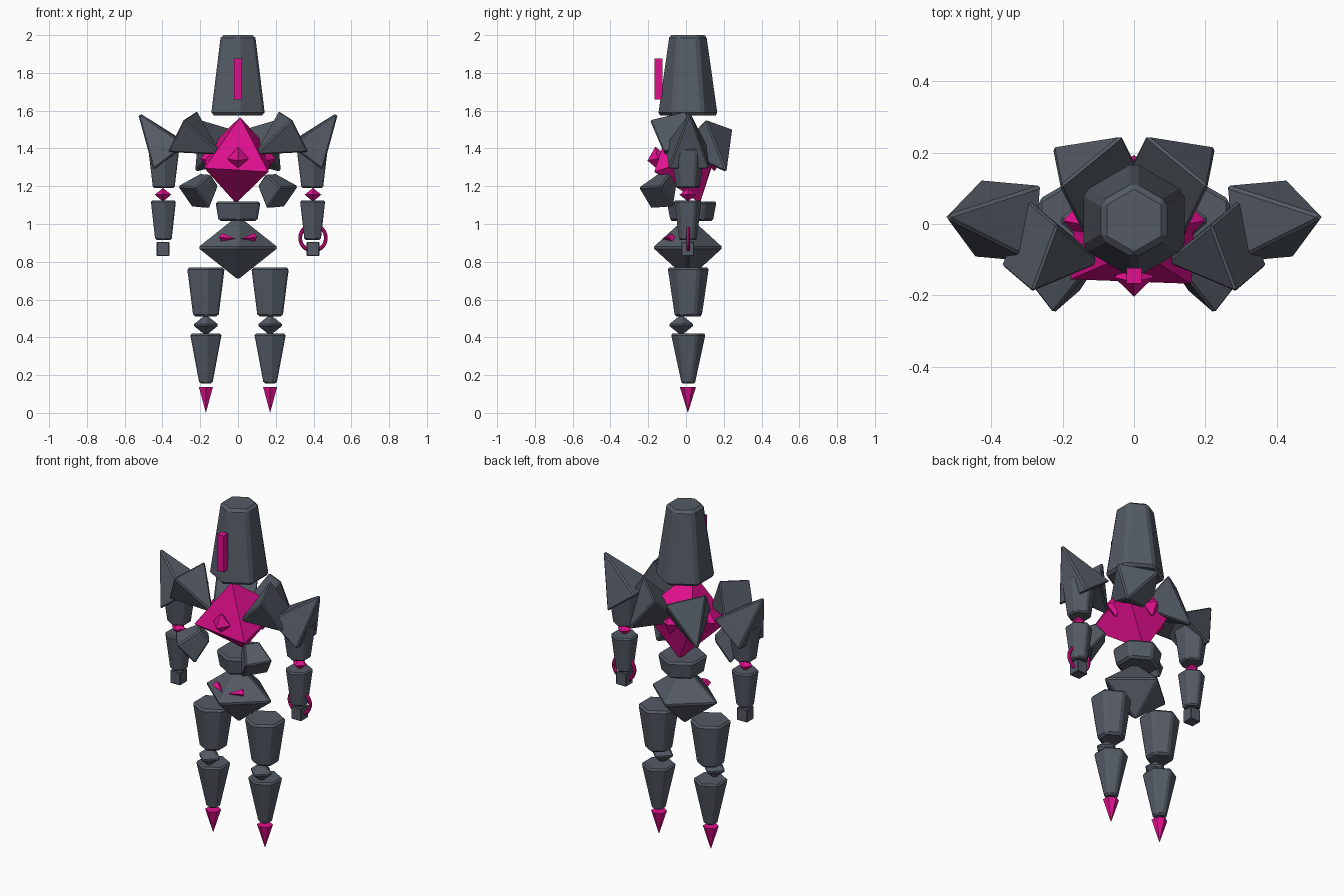
import bpy, bmesh, math
from mathutils import Vector

if "Cube" in bpy.data.objects:
    bpy.data.objects.remove(bpy.data.objects["Cube"], do_unlink=True)


def material(name, color):
    mat = bpy.data.materials.new(name)
    mat.use_nodes = True
    mat.diffuse_color = color
    mat.node_tree.nodes["Principled BSDF"].inputs["Base Color"].default_value = color
    return mat


STONE = material("slate grey", (0.09, 0.105, 0.13, 1))
GLOW = material("magenta", (0.75, 0.005, 0.27, 1))


def shard(name, stations, mat=STONE, sides=6, corner=(0, 1, 0), flat=1.0, bevel=0.008):
    """Faceted solid through (point, radius) stations; radius 0 makes a tip."""
    pts = [Vector(p) for p, _ in stations]
    axis = (pts[-1] - pts[0]).normalized()
    u = Vector(corner)
    u = (u - axis * u.dot(axis)).normalized()
    v = axis.cross(u) * flat
    bm = bmesh.new()
    rings = []
    for p, (_, r) in zip(pts, stations):
        if r == 0:
            rings.append([bm.verts.new(p)] * sides)
        else:
            angles = [math.tau * i / sides for i in range(sides)]
            rings.append([bm.verts.new(p + (u * math.cos(a) + v * math.sin(a)) * r) for a in angles])
    for low, high in zip(rings, rings[1:]):
        for i in range(sides):
            j = (i + 1) % sides
            quad = list(dict.fromkeys([low[i], low[j], high[j], high[i]]))
            bm.faces.new(quad)
    for ring, (_, r) in ((rings[0], stations[0]), (rings[-1], stations[-1])):
        if r:
            bm.faces.new(ring)
    bmesh.ops.recalc_face_normals(bm, faces=bm.faces)
    mesh = bpy.data.meshes.new(name)
    bm.to_mesh(mesh)
    bm.free()
    mesh.materials.append(mat)
    obj = bpy.data.objects.new(name, mesh)
    bpy.context.collection.objects.link(obj)
    if bevel:
        mod = obj.modifiers.new("chamfer", 'BEVEL')
        mod.width = bevel
        mod.segments = 1
        mod.limit_method = 'NONE'
    return obj


def gem(name, center, axis, r, **kw):
    c, a = Vector(center), Vector(axis)
    return shard(name, [(c - a, 0), (c, r), (c + a, 0)], sides=4, **kw)


# Head and visor
shard("head", [((0, .01, 1.575), .165), ((0, .01, 2), .105)], bevel=.015)
shard("visor", [((0, -.145, 1.66), .03), ((0, -.145, 1.875), .03)], GLOW,
      sides=4, corner=(1, 1, 0), bevel=0)

# Glowing core with four small spikes around it
gem("core", (0, 0, 1.338), (.011, -.074, .228), .24, corner=(.162, -.169, -.065),
    mat=GLOW, bevel=0)
for name, x, y in (("front", 0, -.15), ("back", 0, .14), ("left", .145, .01), ("right", -.145, .01)):
    gem("core_spike_" + name, (x, y, 1.345), (0, -.012, .065), .055,
        corner=(1, 0, 0), mat=GLOW, bevel=0)

# Waist and pelvis
shard("waist", [((0, .03, 1.015), .118), ((0, .03, 1.12), .138)], bevel=.012)
gem("pelvis", (0, .01, .875), (0, 0, .175), .22, corner=(1, 0, 0), flat=.87, bevel=.008)

# Mirrored parts
for label, s in (("left", 1), ("right", -1)):
    def m(x, y, z):
        return (s * x, y, z)

    # Eyes on the pelvis
    shard(label + "_eye", [(m(.088, -.075, .93), .022), (m(.015, -.125, .922), 0)],
          GLOW, sides=4, corner=(0, 0, 1), bevel=0)

    # Armour shards around the chest
    shard(label + "_collar", [(m(.295, -.06, 1.49), .148), (m(.085, -.108, 1.365), 0)],
          sides=4, corner=m(-.005, -.13, .065))
    shard(label + "_shoulder_pad", [(m(.353, .008, 1.355), .155), (m(.533, .02, 1.595), 0)],
          sides=4, corner=m(.085, .117, -.055))
    shard(label + "_rib", [(m(.236, -.16, 1.14), .108), (m(.15, -.1, 1.235), .06)],
          sides=4, corner=m(.08, .03, .066))
    shard(label + "_back_plate", [(m(.082, .102, 1.45), .165), (m(.23, .218, 1.272), 0)],
          sides=4, corner=m(-.046, .144, .05))

    # Arm
    shard(label + "_upper_arm", [(m(.393, .01, 1.19), .066), (m(.393, .01, 1.4), .095)])
    gem(label + "_elbow", m(.397, .01, 1.155), (0, 0, .036), .044,
        corner=(1, 0, 0), mat=GLOW, bevel=0)
    shard(label + "_forearm", [(m(.395, .01, .915), .05), (m(.395, .01, 1.125), .077)])
    shard(label + "_hand", [(m(.397, .01, .83), .047), (m(.397, .01, .906), .047)],
          sides=4, corner=(1, 1, 0), bevel=.003)

    # Leg
    shard(label + "_thigh", [(m(.17, .012, .51), .077), (m(.17, .012, .77), .115)], bevel=.012)
    gem(label + "_knee", m(.17, -.025, .465), (0, 0, .06), .075, corner=(1, 0, 0), bevel=.007)
    shard(label + "_shin", [(m(.17, .012, .155), .04), (m(.17, .012, .42), .097)], bevel=.01)
    shard(label + "_foot", [(m(.17, .01, 0), 0), (m(.17, .01, .138), .043)], GLOW, bevel=0)

# Wrist ring on the left arm only
bpy.ops.mesh.primitive_torus_add(major_radius=.068, minor_radius=.01, major_segments=32,
                                 minor_segments=8, location=(.397, .012, .926),
                                 rotation=(math.pi / 2, 0, 0))
ring = bpy.context.object
ring.name = "wrist_ring"
ring.data.materials.append(GLOW)
